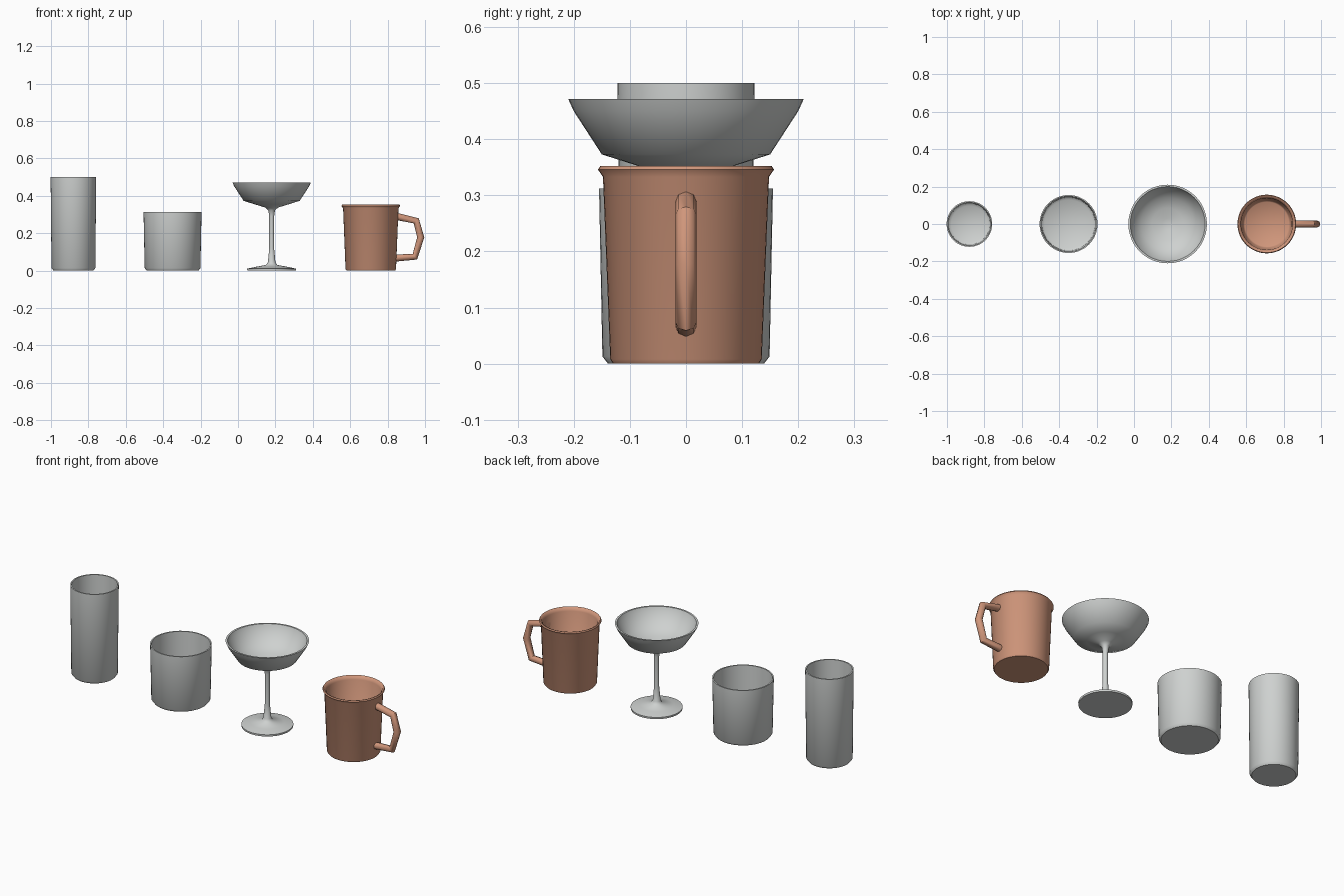
import bpy, bmesh, math

cube = bpy.data.objects.get("Cube")
if cube:
    bpy.data.objects.remove(cube)


def make_material(name, colour):
    mat = bpy.data.materials.new(name)
    mat.use_nodes = True
    mat.diffuse_color = (*colour, 1)
    mat.node_tree.nodes["Principled BSDF"].inputs["Base Color"].default_value = (*colour, 1)
    return mat


glass = make_material("pale grey glass", (0.62, 0.64, 0.63))
copper = make_material("copper", (0.64, 0.31, 0.2))


def smooth(ob, angle):
    bpy.ops.object.select_all(action="DESELECT")
    ob.select_set(True)
    bpy.context.view_layer.objects.active = ob
    bpy.ops.object.shade_smooth_by_angle(angle=math.radians(angle))


def lathe(name, x, profile, mat, sides=48, angle=35):
    """Spin (radius, height) points, from outer bottom centre to inner centre."""
    bm = bmesh.new()
    verts = [bm.verts.new((r, 0, z)) for r, z in profile]
    edges = [bm.edges.new(pair) for pair in zip(verts, verts[1:])]
    bmesh.ops.spin(bm, geom=verts + edges, axis=(0, 0, 1), cent=(0, 0, 0),
                   angle=math.tau, steps=sides, use_duplicate=False)
    bmesh.ops.remove_doubles(bm, verts=bm.verts, dist=0.0002)
    bmesh.ops.recalc_face_normals(bm, faces=bm.faces)
    mesh = bpy.data.meshes.new(name)
    bm.to_mesh(mesh)
    bm.free()
    mesh.materials.append(mat)
    ob = bpy.data.objects.new(name, mesh)
    ob.location.x = x
    bpy.context.collection.objects.link(ob)
    smooth(ob, angle)
    return ob


# Straight tumblers
def tumbler(name, x, base, top, height):
    wall = 0.007
    lathe(name, x, [
        (0, 0), (base - 0.01, 0), (base, 0.013), (top, height),
        (top - wall, height), (base - wall, 0.03), (base - 0.02, 0.02), (0, 0.02),
    ], glass, angle=50)


tumbler("tall_tumbler", -0.88, 0.117, 0.122, 0.5)
tumbler("short_tumbler", -0.35, 0.149, 0.155, 0.312)

# Stemmed saucer glass
lathe("stemmed_glass", 0.18, [
    (0, 0), (0.13, 0), (0.131, 0.01), (0.085, 0.02), (0.03, 0.03), (0.02, 0.045),
    (0.013, 0.12), (0.013, 0.29), (0.018, 0.322), (0.034, 0.337), (0.09, 0.354),
    (0.15, 0.373), (0.2, 0.45), (0.21, 0.472),
    (0.2, 0.472), (0.192, 0.45), (0.142, 0.382), (0.085, 0.363), (0.03, 0.348), (0, 0.345),
], glass, angle=50)

# Mug body with a flared rim
lathe("mug_body", 0.71, [
    (0, 0), (0.13, 0), (0.135, 0.008), (0.148, 0.333), (0.157, 0.346), (0.153, 0.352),
    (0.146, 0.35), (0.138, 0.333), (0.126, 0.025), (0.118, 0.018), (0, 0.018),
], copper, angle=50)

# Angular mug handle
path = [(0.845, 0.29), (0.953, 0.266), (0.977, 0.178), (0.946, 0.074), (0.84, 0.067)]
curve = bpy.data.curves.new("mug_handle", "CURVE")
curve.dimensions = "3D"
curve.bevel_depth = 0.019
curve.bevel_resolution = 2
curve.use_fill_caps = True
spline = curve.splines.new("POLY")
spline.points.add(len(path) - 1)
for point, (x, z) in zip(spline.points, path):
    point.co = (x, 0, z, 1)
curve.materials.append(copper)
handle = bpy.data.objects.new("mug_handle", curve)
bpy.context.collection.objects.link(handle)
bpy.ops.object.select_all(action="DESELECT")
handle.select_set(True)
bpy.context.view_layer.objects.active = handle
bpy.ops.object.convert(target="MESH")
smooth(bpy.context.object, 50)
